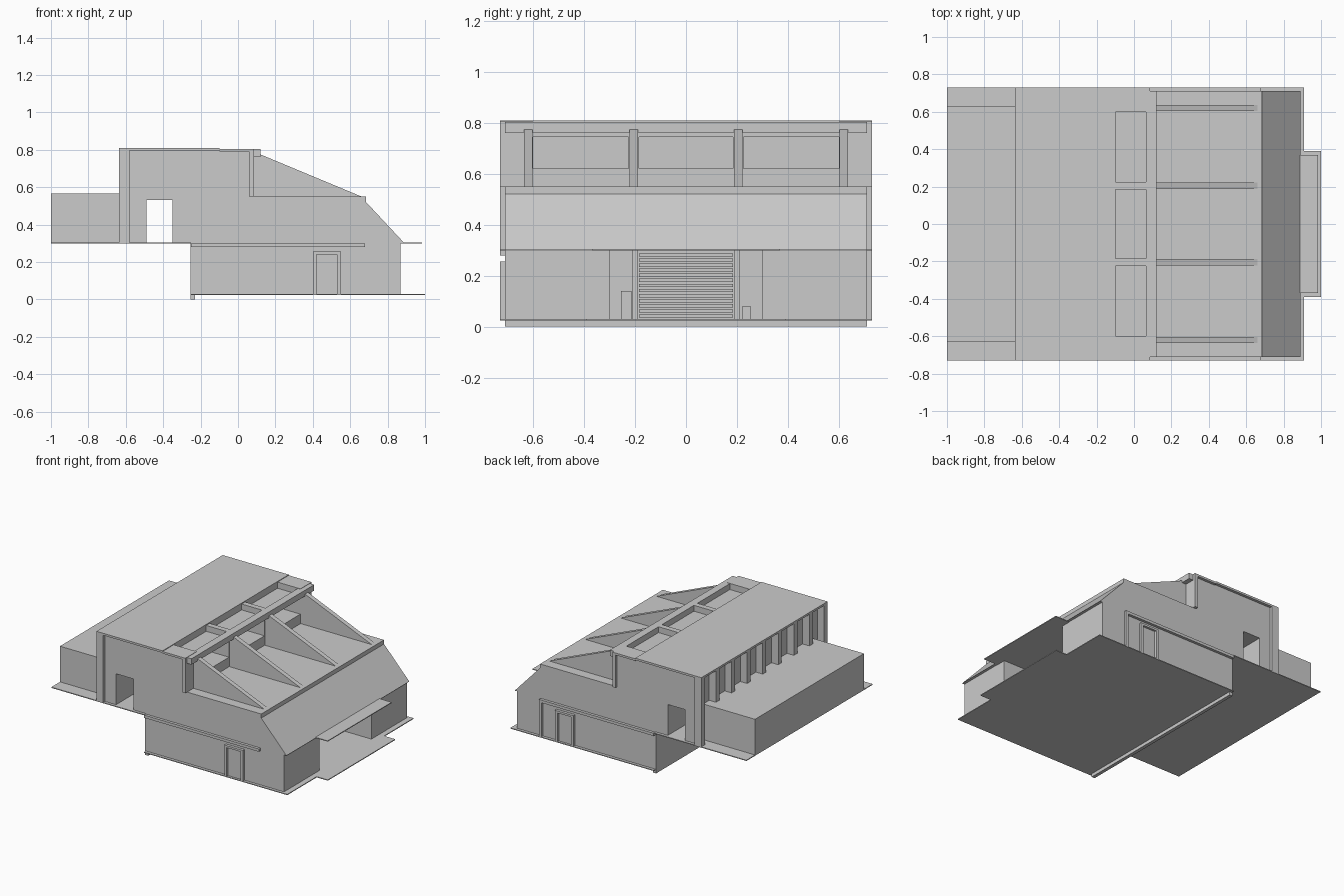
import bpy, bmesh

cube = bpy.data.objects.get("Cube")
if cube:
    bpy.data.objects.remove(cube)

grey = bpy.data.materials.new("plain_grey")
grey.use_nodes = True
grey.diffuse_color = (0.6, 0.6, 0.6, 1)
grey.node_tree.nodes["Principled BSDF"].inputs["Base Color"].default_value = grey.diffuse_color


def prism(name, profile, y0, y1):
    """Extrude an x-z outline from y0 to y1."""
    bm = bmesh.new()
    face = bm.faces.new([bm.verts.new((x, y0, z)) for x, z in profile])
    ext = bmesh.ops.extrude_face_region(bm, geom=[face])
    for v in ext["geom"]:
        if isinstance(v, bmesh.types.BMVert):
            v.co.y = y1
    bmesh.ops.recalc_face_normals(bm, faces=bm.faces)
    mesh = bpy.data.meshes.new(name)
    bm.to_mesh(mesh)
    bm.free()
    mesh.materials.append(grey)
    obj = bpy.data.objects.new(name, mesh)
    bpy.context.collection.objects.link(obj)
    return obj


def box(name, x0, x1, y0, y1, z0, z1):
    return prism(name, [(x0, z0), (x1, z0), (x1, z1), (x0, z1)], y0, y1)


WALL, EDGE = 0.71, 0.73

# Ground slab, porch and kerb
box("ground_slab", -0.25, 0.91, -EDGE, EDGE, 0.024, 0.03)
box("porch_slab", 0.9, 1.0, -0.39, 0.39, 0.024, 0.03)
box("rear_kerb", -0.255, -0.23, -WALL, WALL, 0, 0.03)

# Ground floor with a deep entrance bay
box("ground_floor_core", -0.255, 0.5, -WALL, WALL, 0.03, 0.3)
for name, y0, y1 in (("right", -WALL, -0.3), ("left", 0.3, WALL)):
    box("ground_floor_wing_" + name, 0.5, 0.87, y0, y1, 0.03, 0.3)
box("entrance_canopy", 0.86, 0.985, -0.37, 0.37, 0.298, 0.304)

# Roller shutter with slats and posts
box("shutter_panel", 0.5, 0.506, -0.19, 0.19, 0.03, 0.3)
for i in range(13):
    z = 0.035 + i * 0.02
    box("shutter_slat", 0.504, 0.512, -0.185, 0.185, z, z + 0.013)
for s in (-1, 1):
    box("shutter_post", 0.5, 0.52, s * 0.19, s * 0.21, 0.03, 0.3)
box("entrance_bollard", 0.53, 0.56, -0.255, -0.215, 0.03, 0.14)
box("entrance_box", 0.53, 0.56, 0.22, 0.255, 0.03, 0.08)

# Side doors: frame of two posts and a head
for s in (-1, 1):
    for x in (0.4, 0.53):
        box("door_post", x, x + 0.02, s * WALL, s * EDGE, 0.03, 0.255)
    box("door_head", 0.4, 0.55, s * WALL, s * EDGE, 0.24, 0.255)
    box("door_leaf", 0.42, 0.53, s * WALL, s * 0.714, 0.03, 0.24)
    box("side_ledge", -0.25, 0.68, s * WALL, s * EDGE, 0.28, 0.3)
box("ledge_downturn", 0.66, 0.68, WALL, EDGE, 0.03, 0.3)

# Upper storey with sloping end, and the passage behind it
prism("upper_storey", [(-0.35, 0.3), (0.89, 0.3), (0.685, 0.52),
                       (0.685, 0.55), (-0.35, 0.55)], -WALL, WALL)
box("passage_back_wall", -0.58, -0.49, -WALL, WALL, 0.3, 0.55)
box("passage_ceiling", -0.5, -0.34, -WALL, WALL, 0.53, 0.56)
box("overhang_floor", -1.0, -0.25, -EDGE, EDGE, 0.298, 0.304)

# Rear annex
box("annex", -1.0, -0.58, -0.63, 0.63, 0.302, 0.565)

# Top storey
box("top_storey", -0.58, -0.1, -WALL, WALL, 0.55, 0.8)
box("main_roof", -0.635, -0.1, -EDGE, EDGE, 0.795, 0.81)
for s in (-1, 1):
    box("corner_column", -0.635, -0.58, s * 0.69, s * EDGE, 0.3, 0.8)
    box("top_end_wall", -0.1, 0.085, s * 0.6, s * WALL, 0.55, 0.8)
    box("top_end_post", 0.06, 0.085, s * 0.7, s * EDGE, 0.55, 0.8)
    box("roof_end", -0.1, 0.085, s * 0.6, s * EDGE, 0.79, 0.805)

# Rear window fins
for i in range(7):
    y = -0.54 + i * 0.18
    box("rear_fin", -0.635, -0.58, y - 0.02, y + 0.02, 0.56, 0.8)

# Recessed windows below a shallow roof pocket
box("window_sill_wall", -0.1, 0.085, -WALL, WALL, 0.55, 0.62)
box("roof_pocket_floor", -0.1, 0.085, -0.62, 0.62, 0.745, 0.76)
box("front_beam", 0.065, 0.12, -WALL, WALL, 0.76, 0.803)
for y in (-0.205, 0.205):
    box("window_pier", -0.1, 0.085, y - 0.02, y + 0.02, 0.55, 0.803)

# Sloping buttress fins over the terrace
for y in (-0.62, -0.205, 0.205, 0.62):
    prism("buttress_fin", [(0.08, 0.55), (0.66, 0.55), (0.12, 0.775), (0.08, 0.785)],
          y - 0.017, y + 0.017)
